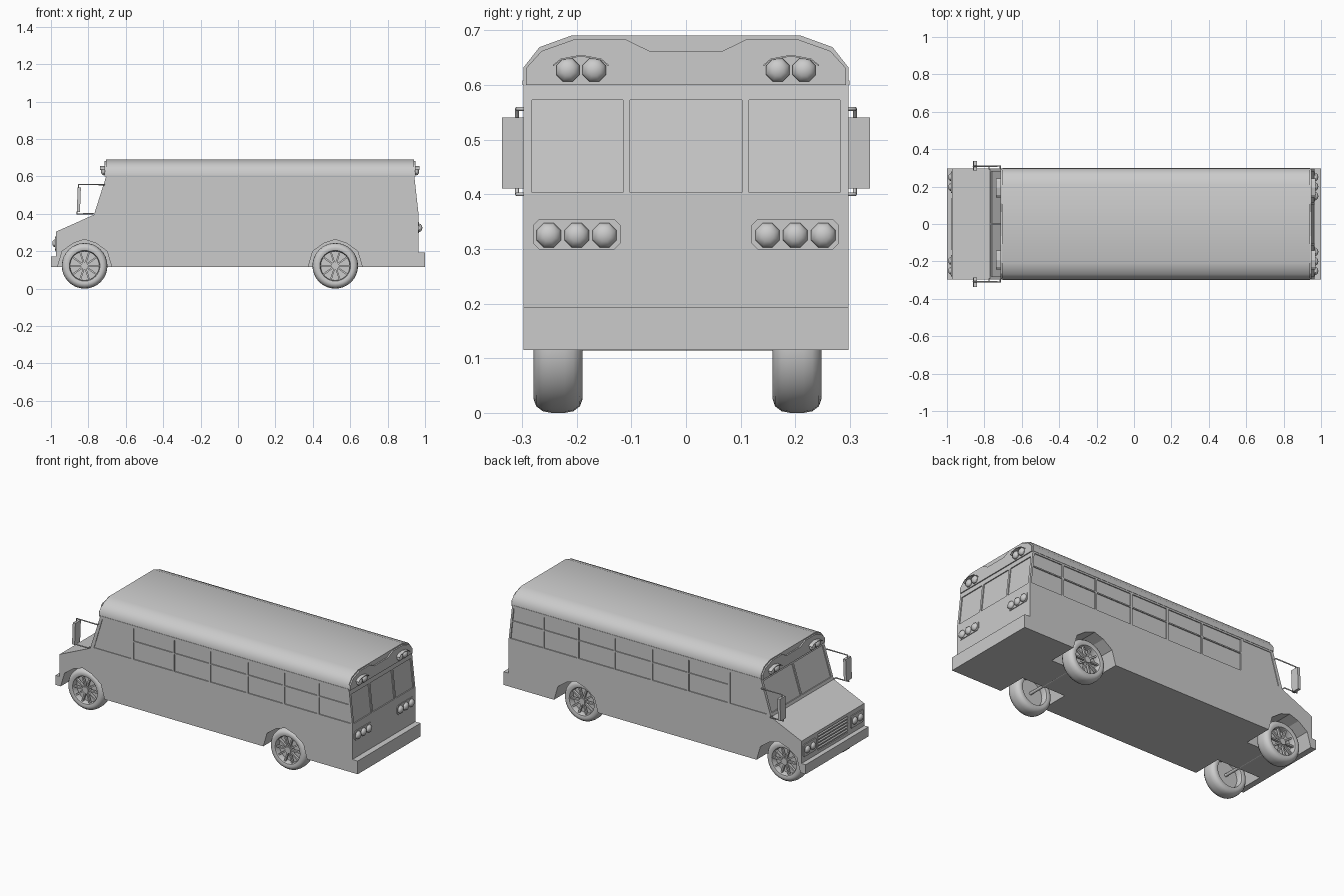
import bpy, bmesh, math
from mathutils import Matrix, Vector

if "Cube" in bpy.data.objects:
    bpy.data.objects.remove(bpy.data.objects["Cube"])


def finish(name, bm, smooth=False):
    bmesh.ops.recalc_face_normals(bm, faces=bm.faces[:])
    me = bpy.data.meshes.new(name)
    bm.to_mesh(me)
    bm.free()
    ob = bpy.data.objects.new(name, me)
    bpy.context.collection.objects.link(ob)
    if smooth:
        bpy.ops.object.select_all(action='DESELECT')
        bpy.context.view_layer.objects.active = ob
        ob.select_set(True)
        bpy.ops.object.shade_smooth_by_angle(angle=math.radians(40))
    return ob


def prism(bm, pts, axis, a, b):
    """Extrude a closed outline: (x,z) along y, or (y,z) along x."""
    def put(p, t):
        return (p[0], t, p[1]) if axis == 'Y' else (t, p[0], p[1])
    lo = [bm.verts.new(put(p, a)) for p in pts]
    hi = [bm.verts.new(put(p, b)) for p in pts]
    bm.faces.new(lo)
    bm.faces.new(hi[::-1])
    n = len(pts)
    for i in range(n):
        bm.faces.new((lo[i], hi[i], hi[(i + 1) % n], lo[(i + 1) % n]))


def prism_obj(name, pts, axis, a, b, smooth=False):
    bm = bmesh.new()
    prism(bm, pts, axis, a, b)
    return finish(name, bm, smooth)


def rect(u0, u1, v0, v1):
    return [(u0, v0), (u1, v0), (u1, v1), (u0, v1)]


def chamfered(u0, u1, v0, v1, c):
    return [(u0 + c, v0), (u1 - c, v0), (u1, v0 + c), (u1, v1 - c),
            (u1 - c, v1), (u0 + c, v1), (u0, v1 - c), (u0, v0 + c)]


def lens(name, x, y, z, r):
    bm = bmesh.new()
    bmesh.ops.create_uvsphere(bm, u_segments=8, v_segments=6, radius=r,
        matrix=Matrix.Translation((x, y, z)) @ Matrix.Diagonal((.7, 1, 1, 1)) @
        Matrix.Rotation(math.pi / 2, 4, 'Y') @ Matrix.Rotation(math.pi / 8, 4, 'Z'))
    return finish(name, bm, True)


def rod(name, pts, r):
    cu = bpy.data.curves.new(name, 'CURVE')
    cu.dimensions = '3D'
    cu.bevel_depth = r
    cu.bevel_resolution = 1
    cu.use_fill_caps = True
    s = cu.splines.new('POLY')
    s.points.add(len(pts) - 1)
    for p, c in zip(s.points, pts):
        p.co = (*c, 1)
    ob = bpy.data.objects.new(name, cu)
    bpy.context.collection.objects.link(ob)


W, FLOOR = .297, .115
AXLES = (-.82, .52)

# Body shell: side profile with sloped hood, windshield and rear
body = prism_obj("body", [(-.972, FLOOR), (.965, FLOOR), (.965, .40), (.943, .60),
                          (-.705, .60), (-.77, .395), (-.972, .305)], 'Y', -W, W)


def front_x(z):
    return -.77 + (z - .395) * .065 / .205


def rear_x(z):
    return .965 - (z - .40) * .022 / .20


# Cutters: wheel wells, side windows, windshield and rear panes
bm = bmesh.new()
D = .006
for s in (-1, 1):
    for ax in AXLES:
        arch = [(-.15, .05), (-.145, FLOOR), (-.12, .2), (-.06, .243), (0, .263),
                (.06, .243), (.12, .2), (.145, FLOOR), (.15, .05)]
        prism(bm, [(ax + x, z) for x, z in arch], 'Y', s * .12, s * .4)
    prism(bm, [(-.745, .405), (-.50, .405), (-.50, .59), (-.69, .59)], 'Y', s * (W - .004), s * .4)
    posts = [-.49, -.22, .02, .267, .508, .737]
    for i, p in enumerate(posts):
        for z0, z1 in ((.405, .507), (.514, .59)):
            if i < 5:
                pane = rect(p + .006, posts[i + 1] - .006, z0, z1)
            else:
                pane = [(p + .006, z0), (rear_x(z0) - .012, z0),
                        (rear_x(z1) - .012, z1), (p + .006, z1)]
            prism(bm, pane, 'Y', s * (W - D), s * .4)
    a, b = .412, .588
    prism(bm, [(front_x(a) + D, a), (front_x(b) + D, b), (-.85, b), (-.85, a)],
          'Y', s * .006, s * .28)
a, b = .403, .572
for y0, y1 in ((-.282, -.115), (-.102, .102), (.115, .282)):
    prism(bm, [(rear_x(a) - D, a), (1.05, a), (1.05, b), (rear_x(b) - D, b)], 'Y', y0, y1)
# grille recess in the nose
prism(bm, rect(-.14, .14, .19, .287), 'X', -1.05, -.964)
cut = finish("cutter", bm)
cut.hide_render = True
cut.hide_viewport = True
m = body.modifiers.new("openings", 'BOOLEAN')
m.operation = 'DIFFERENCE'
m.solver = 'EXACT'
m.object = cut

# Roof shell and end headers
half = [(W, .60), (W, .632), (.268, .669), (.21, .69)]
prism_obj("roof", half + [(-y, z) for y, z in half[::-1]], 'X', -.705, .941, True)
head = [(W - .004, .60), (W - .004, .630), (.264, .662), (.205, .683), (.11, .683), (.065, .661)]
head = head + [(-y, z) for y, z in head[::-1]]
prism_obj("rear_header", head, 'X', .935, .949)
prism_obj("front_header", head, 'X', -.713, -.70)
for s, n in ((-1, "left"), (1, "right")):
    prism_obj(n + "_gutter", rect(-.704, .941, .60, .608), 'Y', s * W, s * (W + .002))

# Bumpers
prism_obj("front_bumper", rect(-1, -.965, FLOOR, .172), 'Y', -W, W)
prism_obj("rear_bumper", rect(.96, 1, FLOOR, .194), 'Y', -W, W)

# Grille bars
for i in range(5):
    z = .198 + i * .0185
    prism_obj("grille_bar", rect(-.14, .14, z, z + .008), 'X', -.975, -.962)

# Lamps on both ends
for s in (-1, 1):
    prism_obj("tail_lamp_bezel", chamfered(*sorted((s * .12, s * .28)), .298, .355, .012),
              'X', .96, .969)
    for y in (.149, .2, .251):
        lens("tail_lamp", .969, s * y, .325, .024)
    prism_obj("headlamp_bezel", chamfered(*sorted((s * .165, s * .282)), .205, .278, .006),
              'X', -.978, -.965)
    for y in (.197, .25):
        lens("headlamp", -.977, s * y, .242, .023)
    for end, x, tip in (("rear", .953, .97), ("front", -.717, -.737)):
        for y in (.168, .216):
            lens(end + "_roof_lamp", x, s * y, .627, .023)
        arc = [(.142, .637), (.155, .648), (.192, .655), (.229, .648), (.243, .637)]
        hood = arc + [(y, z - .003) for y, z in arc[::-1]]
        prism_obj(end + "_lamp_hood", [(s * y, z) for y, z in hood], 'X', x - math.copysign(.012, x), tip)

# Mirrors on rod brackets
for s in (-1, 1):
    rod("mirror_bracket", [(-.715, s * .292, .556), (-.715, s * .309, .556), (-.852, s * .309, .556),
                           (-.86, s * .309, .40), (-.775, s * .309, .40), (-.775, s * .292, .40)], .004)
    prism_obj("mirror", [(-.862, .41), (-.845, .41), (-.84, .54), (-.857, .54)], 'Y', s * .285, s * .337)

# Wheels: lathed tyre and rim, spokes and hub
R, H = .122, .045
tyre_profile = [(.078, -.03), (.082, -.041), (.096, -H), (.110, -.040), (.119, -.028), (R, -.012)]
tyre_profile = tyre_profile + [(r, -y) for r, y in tyre_profile[::-1]]


def lathe(name, prof, centre, n=32):
    bm = bmesh.new()
    rings = []
    for i in range(n):
        t = 2 * math.pi * i / n
        rings.append([bm.verts.new(Vector(centre) + Vector((r * math.cos(t), y, r * math.sin(t))))
                      for r, y in prof])
    k = len(prof)
    for i in range(n):
        p, q = rings[i], rings[(i + 1) % n]
        for j in range(k):
            bm.faces.new((p[j], q[j], q[(j + 1) % k], p[(j + 1) % k]))
    return finish(name, bm, True)


def disc(bm, centre, r, depth, n=20):
    bmesh.ops.create_cone(bm, cap_ends=True, segments=n, radius1=r, radius2=r, depth=depth,
                          matrix=Matrix.Translation(centre) @ Matrix.Rotation(math.pi / 2, 4, 'X'))


for ax in AXLES:
    rod("axle", [(ax, -.234, R), (ax, .203, R)], .009)
    for yc in (-.234, .203):
        s = math.copysign(1, yc)
        lathe("tyre", tyre_profile, (ax, yc, R))
        bm = bmesh.new()
        disc(bm, (ax, yc, R), .079, .012)
        disc(bm, (ax, yc + s * .022, R), .02, .034, 10)
        for i in range(10):
            rot = Matrix.Rotation(2 * math.pi * i / 10, 4, 'Y')
            bmesh.ops.create_cube(bm, size=1, matrix=Matrix.Translation((ax, yc + s * .026, R)) @ rot @
                                  Matrix.Translation((.047, 0, 0)) @ Matrix.Diagonal((.066, .014, .009, 1)))
        finish("wheel_rim", bm)
